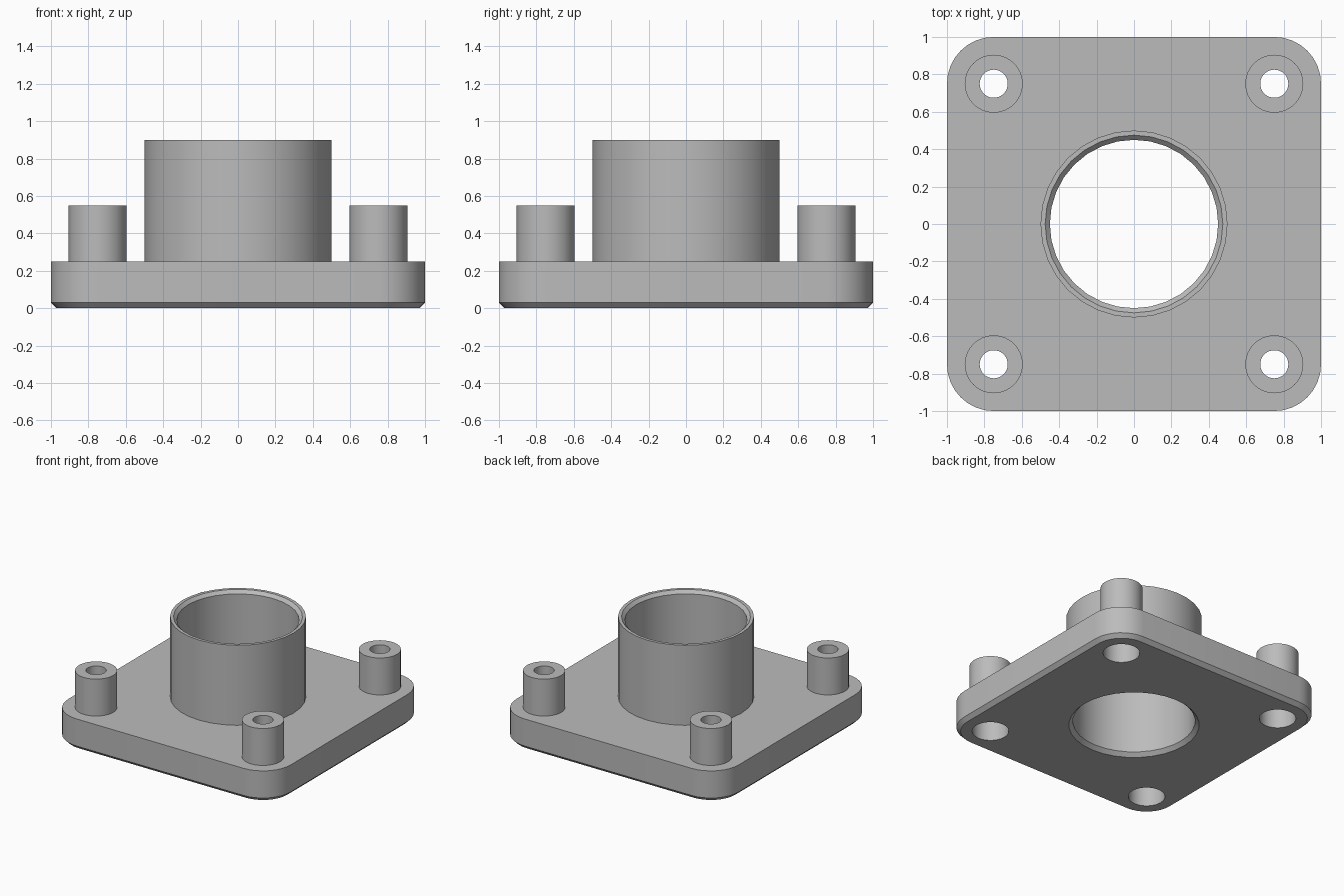
import bpy, bmesh
from math import cos, sin, pi

cube = bpy.data.objects.get("Cube")
if cube:
    bpy.data.objects.remove(cube, do_unlink=True)

grey = bpy.data.materials.new("plain grey")
grey.use_nodes = True
colour = (0.5, 0.5, 0.5, 1)
grey.diffuse_color = colour
grey.node_tree.nodes["Principled BSDF"].inputs["Base Color"].default_value = colour

PLATE_TOP = 0.25
CHAMFER = 0.03
BORE = 0.45
POST = 0.75
POCKET = 0.135


def circle(radius, z, sides=32):
    return [(radius * cos(2 * pi * i / sides), radius * sin(2 * pi * i / sides), z)
            for i in range(sides)]


def rounded_square(half, radius, z, steps=8):
    points = []
    for corner, (sx, sy) in enumerate([(1, 1), (-1, 1), (-1, -1), (1, -1)]):
        for i in range(steps + 1):
            a = pi / 2 * (corner + i / steps)
            points.append((sx * (half - radius) + radius * cos(a),
                           sy * (half - radius) + radius * sin(a), z))
    return points


def loft(name, rings, closed=False, location=(0, 0, 0)):
    """Join rings into a solid: capped at both ends, or closed into a tube."""
    bm = bmesh.new()
    loops = [[bm.verts.new(p) for p in ring] for ring in rings]
    pairs = list(zip(loops, loops[1:]))
    if closed:
        pairs.append((loops[-1], loops[0]))
    else:
        bm.faces.new(loops[0])
        bm.faces.new(loops[-1])
    n = len(loops[0])
    for low, high in pairs:
        for i in range(n):
            j = (i + 1) % n
            bm.faces.new((low[i], low[j], high[j], high[i]))
    bmesh.ops.recalc_face_normals(bm, faces=bm.faces)
    mesh = bpy.data.meshes.new(name)
    bm.to_mesh(mesh)
    bm.free()
    mesh.materials.append(grey)
    obj = bpy.data.objects.new(name, mesh)
    obj.location = location
    bpy.context.collection.objects.link(obj)
    return obj


def activate(obj):
    bpy.ops.object.select_all(action='DESELECT')
    obj.select_set(True)
    bpy.context.view_layer.objects.active = obj


def cut(obj, cutter):
    cutter.hide_render = True
    mod = obj.modifiers.new("cut", 'BOOLEAN')
    mod.operation = 'DIFFERENCE'
    mod.solver = 'EXACT'
    mod.object = cutter
    activate(obj)
    bpy.ops.object.modifier_apply(modifier=mod.name)
    bpy.data.objects.remove(cutter, do_unlink=True)


# Base plate with a chamfered bottom edge
plate = loft("base_plate", [
    rounded_square(1 - CHAMFER, 0.25 - CHAMFER, 0),
    rounded_square(1, 0.25, CHAMFER),
    rounded_square(1, 0.25, PLATE_TOP)])

# Central bore, flared at the bottom
cut(plate, loft("bore_cutter", [
    circle(BORE + 2 * CHAMFER, -CHAMFER),
    circle(BORE, CHAMFER),
    circle(BORE, 0.5)]))

# Central tube with a chamfered inner lip
parts = [plate, loft("central_tube", [
    circle(0.5, PLATE_TOP), circle(0.5, 0.9),
    circle(BORE + 0.025, 0.9), circle(BORE, 0.875),
    circle(BORE, PLATE_TOP)], closed=True)]

# Corner posts: narrow hole on top, wide pocket below
for side, x in (("right", -POST), ("left", POST)):
    for end, y in (("front", -POST), ("back", POST)):
        cut(plate, loft("pocket_cutter", [circle(POCKET, -0.1), circle(POCKET, 0.5)],
                        location=(x, y, 0)))
        parts.append(loft(f"{end}_{side}_post", [
            circle(0.155, PLATE_TOP), circle(0.155, 0.55),
            circle(0.075, 0.55), circle(0.075, 0.45),
            circle(POCKET, 0.45), circle(POCKET, PLATE_TOP)],
            closed=True, location=(x, y, 0)))

for part in parts:
    activate(part)
    bpy.ops.object.shade_smooth_by_angle()
